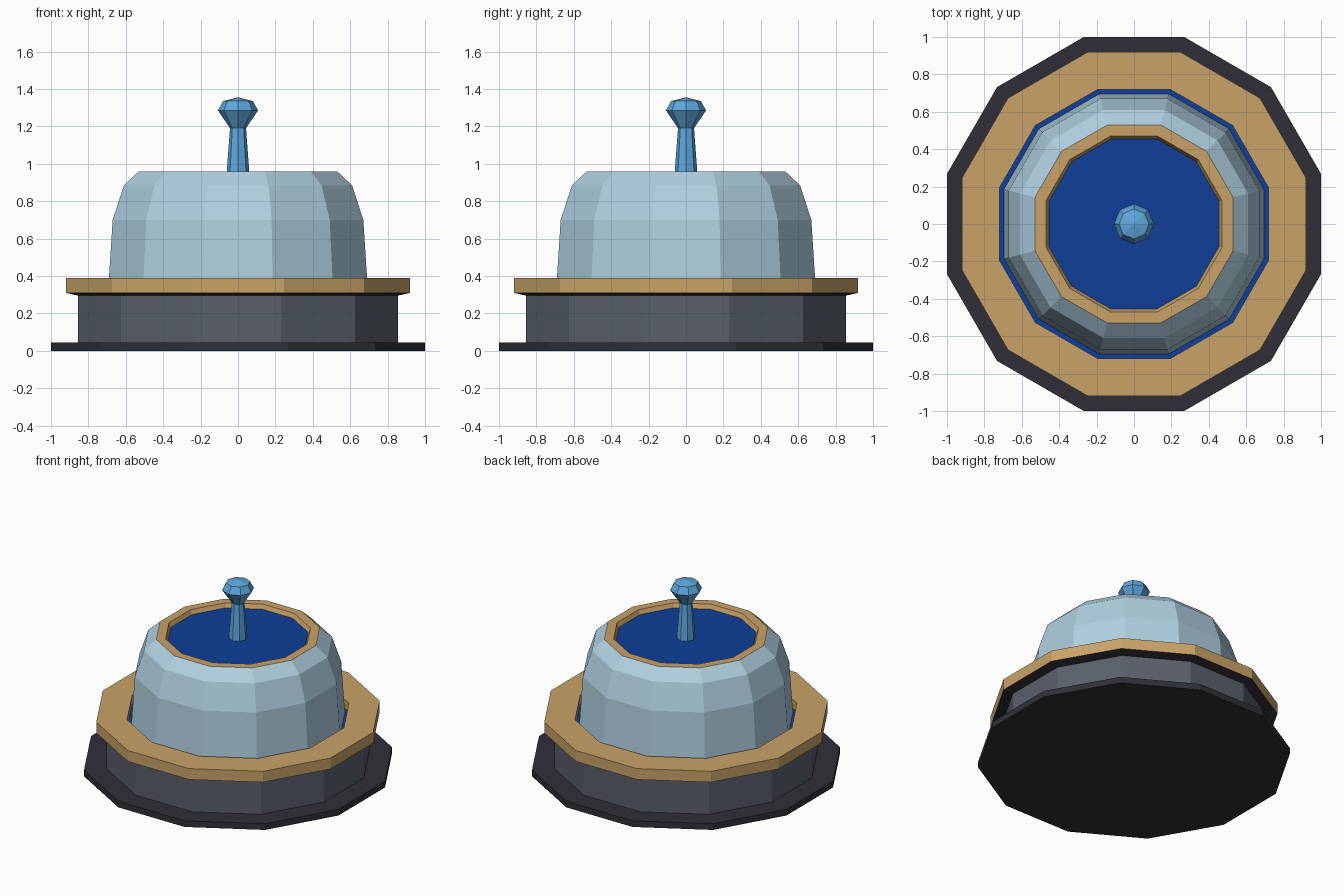
import bpy, bmesh, math

if "Cube" in bpy.data.objects:
    bpy.data.objects.remove(bpy.data.objects["Cube"])


def material(name, hex_code):
    def lin(c):
        return c / 12.92 if c <= 0.04045 else ((c + 0.055) / 1.055) ** 2.4
    m = bpy.data.materials.new(name)
    rgb = [lin(int(hex_code[i:i + 2], 16) / 255) for i in (0, 2, 4)]
    m.diffuse_color = (*rgb, 1)
    m.use_nodes = True
    m.node_tree.nodes["Principled BSDF"].inputs["Base Color"].default_value = m.diffuse_color
    return m


charcoal = material("charcoal", "302F37")
slate = material("slate", "5A606A")
gold = material("gold", "C9A468")
silver = material("pale blue silver", "B0D0E1")
deep_blue = material("deep blue", "0F3E98")
bright_blue = material("bright blue", "5FA8DE")


def lathe(name, profile, mats, sides=12, flats=True, closed=False, mat_rule=None):
    """Revolve (radius, z) points; with flats, radius is measured to the flat sides."""
    bm = bmesh.new()
    scale = 1 / math.cos(math.pi / sides) if flats else 1
    turn = math.pi / sides if flats else 0
    rings = []
    for r, z in profile:
        rings.append([bm.verts.new((r * scale * math.cos(turn + math.tau * i / sides),
                                    r * scale * math.sin(turn + math.tau * i / sides), z))
                      for i in range(sides)])
    count = len(rings)
    for k in range(count if closed else count - 1):
        a, b = rings[k], rings[(k + 1) % count]
        for i in range(sides):
            j = (i + 1) % sides
            f = bm.faces.new((a[i], a[j], b[j], b[i]))
            f.material_index = mat_rule(k) if mat_rule else 0
    if not closed:
        bm.faces.new(rings[0][::-1])
        bm.faces.new(rings[-1])
    bmesh.ops.recalc_face_normals(bm, faces=bm.faces)
    mesh = bpy.data.meshes.new(name)
    bm.to_mesh(mesh)
    bm.free()
    for m in mats:
        mesh.materials.append(m)
    ob = bpy.data.objects.new(name, mesh)
    bpy.context.collection.objects.link(ob)
    return ob


# Base: foot plate and drum
lathe("foot_plate", [(1.0, 0), (1.0, 0.045)], [charcoal])
lathe("drum", [(0.855, 0.045), (0.855, 0.30)], [slate])

# Collar with dark sloped underside and open centre
lathe("collar", [(0.72, 0.295), (0.855, 0.295), (0.92, 0.31), (0.92, 0.39), (0.72, 0.39)],
      [gold, charcoal], closed=True, mat_rule=lambda k: 1 if k < 2 else 0)

# Blue floor seen in the gap around the bell
lathe("gap_floor", [(0.72, 0.30), (0.72, 0.325)], [deep_blue])

# Bell dome, open at the top with a gold lip
lathe("bell_dome", [(0.695, 0.325), (0.69, 0.39), (0.67, 0.70), (0.61, 0.885), (0.53, 0.96),
                    (0.47, 0.96), (0.455, 0.925)],
      [silver, gold], mat_rule=lambda k: 1 if k > 3 else 0)
lathe("bell_top_disc", [(0.455, 0.922), (0.455, 0.93)], [deep_blue])

# Plunger stem and knob
lathe("plunger", [(0.062, 0.925), (0.06, 0.96), (0.043, 1.19), (0.107, 1.285),
                  (0.08, 1.335), (0.002, 1.355)], [bright_blue], sides=8, flats=False)
